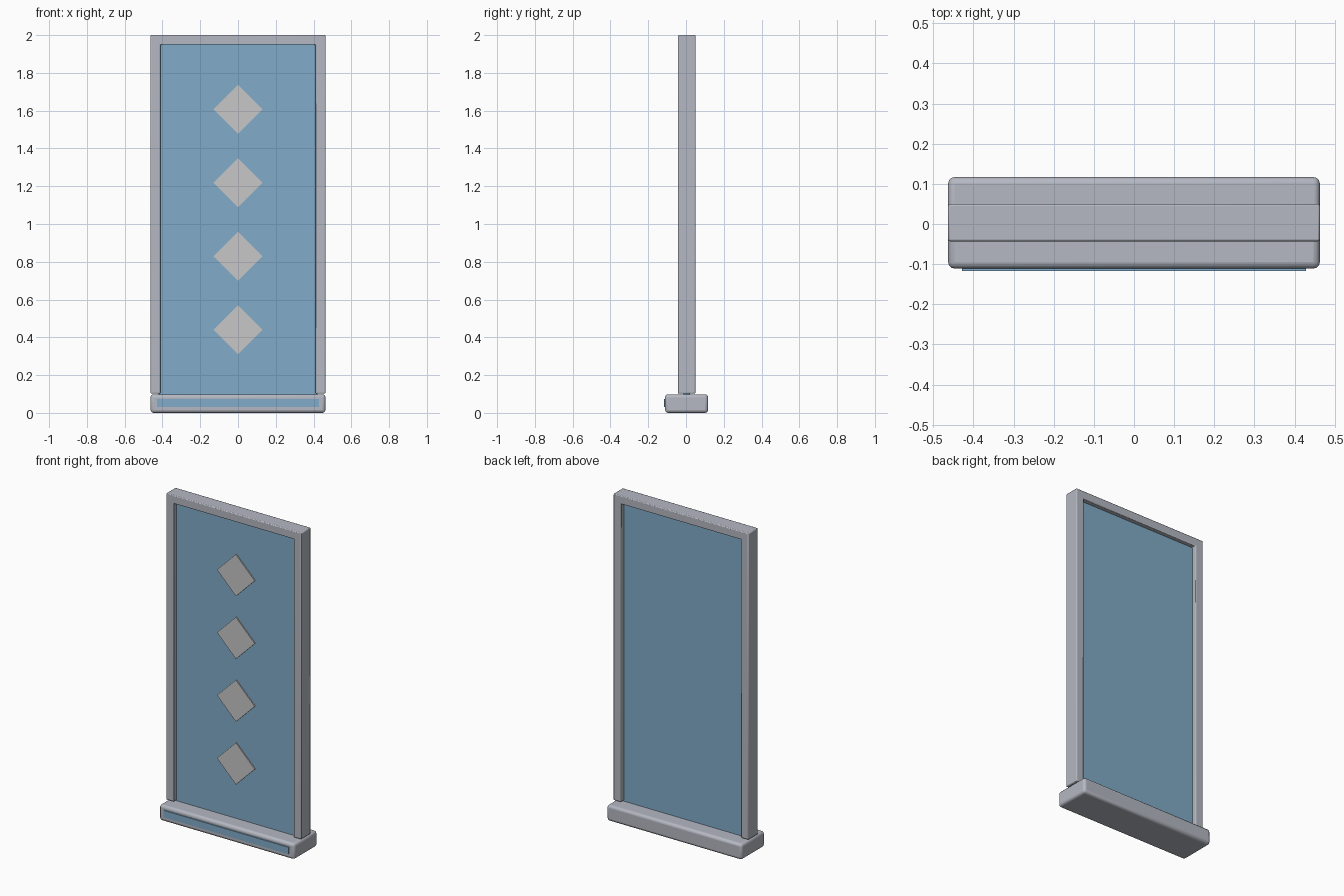
import bpy, bmesh, math

if "Cube" in bpy.data.objects:
    bpy.data.objects.remove(bpy.data.objects["Cube"])


def material(name, rgb):
    m = bpy.data.materials.new(name)
    m.diffuse_color = (*rgb, 1)
    m.use_nodes = True
    m.node_tree.nodes["Principled BSDF"].inputs["Base Color"].default_value = m.diffuse_color
    return m


GREY = material("frame_grey", (0.46, 0.48, 0.54))
BLUE = material("panel_blue", (0.22, 0.41, 0.58))
PALE = material("diamond_pale_grey", (0.58, 0.57, 0.57))


def extrude_profile(name, outline, y0, y1, mat, bevel=0, segments=2):
    """Solid made from an x-z outline, running from y0 to y1."""
    bm = bmesh.new()
    face = bm.faces.new([bm.verts.new((x, y0, z)) for x, z in outline])
    ext = bmesh.ops.extrude_face_region(bm, geom=[face])
    for v in ext["geom"]:
        if isinstance(v, bmesh.types.BMVert):
            v.co.y = y1
    bmesh.ops.recalc_face_normals(bm, faces=bm.faces[:])
    mesh = bpy.data.meshes.new(name)
    bm.to_mesh(mesh)
    bm.free()
    ob = bpy.data.objects.new(name, mesh)
    bpy.context.collection.objects.link(ob)
    mesh.materials.append(mat)
    if bevel:
        mod = ob.modifiers.new("rounded_edges", "BEVEL")
        mod.width = bevel
        mod.segments = segments
        bpy.context.view_layer.objects.active = ob
        ob.select_set(True)
        bpy.ops.object.shade_smooth_by_angle(angle=math.radians(35))
        ob.select_set(False)
    return ob


def rect(hw, z0, z1):
    return [(-hw, z0), (hw, z0), (hw, z1), (-hw, z1)]


# Base block with rounded edges
extrude_profile("base", rect(0.463, 0.0, 0.098), -0.111, 0.117, GREY, 0.016, 3)

# Coloured strip on the front of the base
extrude_profile("base_strip", rect(0.428, 0.03, 0.073), -0.117, -0.109, BLUE)

# Frame: two posts and a top bar as one upside-down U
w, i, z0, zi, z1 = 0.463, 0.411, 0.102, 1.949, 2.0
extrude_profile("frame", [(-w, z0), (-i, z0), (-i, zi), (i, zi), (i, z0),
                          (w, z0), (w, z1), (-w, z1)],
                -0.043, 0.05, GREY, 0.005, 2)

# Panel set inside the frame
extrude_profile("panel", rect(0.42, 0.09, 1.96), -0.014, 0.021, BLUE)

# Column of raised diamonds on the front of the panel
r = 0.129
for n in range(4):
    z = 0.44 + n * 0.389
    extrude_profile(f"diamond_{n + 1}", [(-r, z), (0, z - r), (r, z), (0, z + r)],
                    -0.021, -0.013, PALE)
